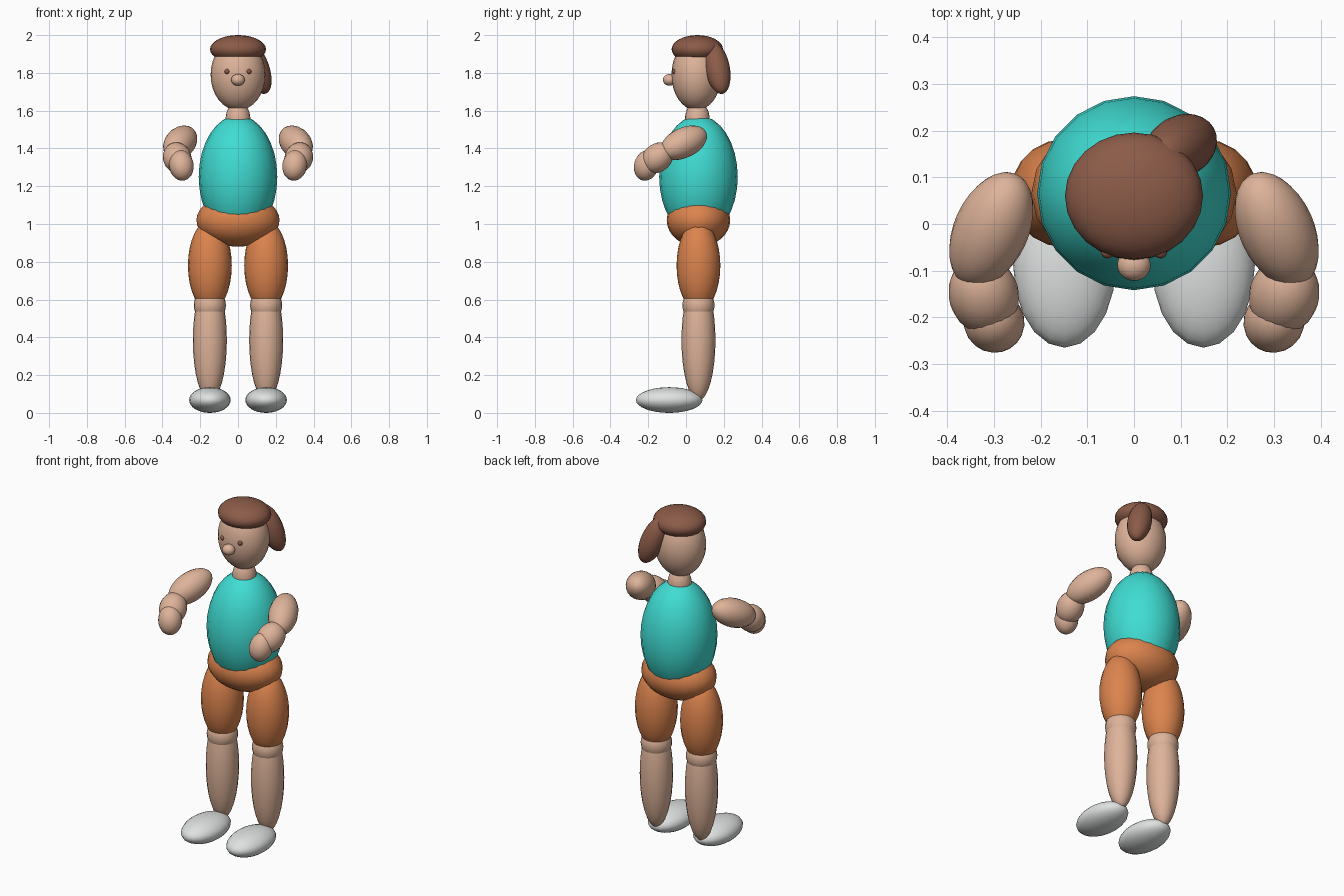
import bpy
from mathutils import Vector, Matrix

old = bpy.data.objects.get("Cube")
if old:
    bpy.data.objects.remove(old, do_unlink=True)


def material(name, rgb):
    m = bpy.data.materials.new(name)
    m.use_nodes = True
    color = (*rgb, 1)
    m.diffuse_color = color
    bsdf = m.node_tree.nodes["Principled BSDF"]
    bsdf.inputs["Base Color"].default_value = color
    bsdf.inputs["Roughness"].default_value = 0.7
    return m


SKIN = material("skin", (0.73, 0.45, 0.32))
TEAL = material("teal shirt", (0.05, 0.72, 0.65))
ORANGE = material("orange shorts", (0.72, 0.23, 0.075))
BROWN = material("brown hair", (0.26, 0.105, 0.065))
WHITE = material("white shoe", (0.74, 0.76, 0.76))


def ellipsoid(name, mat, center, radii, axis=(0, 0, 1), segments=20, rings=16):
    """Smooth ellipsoid whose third radius lies along the given axis."""
    bpy.ops.mesh.primitive_uv_sphere_add(segments=segments, ring_count=rings, radius=1)
    ob = bpy.context.object
    ob.name = name
    rot = Matrix.Identity(4)
    if axis != (0, 0, 1):
        rot = Vector(axis).to_track_quat("Z", "Y").to_matrix().to_4x4()
    ob.data.transform(Matrix.Translation(center) @ rot @ Matrix.Diagonal((*radii, 1)))
    ob.data.materials.append(mat)
    bpy.ops.object.shade_smooth()
    return ob


BODY_Y = 0.066

# Trunk
ellipsoid("torso", TEAL, (0, BODY_Y, 1.25), (0.208, 0.208, 0.325))
ellipsoid("pelvis", ORANGE, (0, BODY_Y, 1.02), (0.22, 0.168, 0.14))
ellipsoid("neck", SKIN, (0, 0.06, 1.55), (0.066, 0.066, 0.1))

# Head, hair and face
ellipsoid("head", SKIN, (0, 0.055, 1.79), (0.145, 0.132, 0.188), segments=24)
ellipsoid("hair_cap", BROWN, (0, 0.06, 1.925), (0.148, 0.136, 0.075), segments=24)
ellipsoid("ponytail", BROWN, (0.1, 0.166, 1.825), (0.066, 0.066, 0.145), (-0.35, -0.2, 1))
ellipsoid("nose", SKIN, (0, -0.088, 1.763), (0.036, 0.034, 0.031))

for side, s in (("right", -1), ("left", 1)):
    ellipsoid(side + "_eye", BROWN, (s * 0.057, -0.06, 1.807), (0.014,) * 3, segments=16, rings=10)

    # Leg
    x = s * 0.149
    ellipsoid(side + "_thigh", ORANGE, (x, BODY_Y, 0.78), (0.116, 0.116, 0.24))
    ellipsoid(side + "_knee", SKIN, (x, BODY_Y, 0.57), (0.085, 0.085, 0.09))
    ellipsoid(side + "_calf", SKIN, (x, BODY_Y, 0.385), (0.09, 0.09, 0.32))
    ellipsoid(side + "_shoe", WHITE, (x, -0.089, 0.068), (0.11, 0.176, 0.068))

    # Bent arm
    ellipsoid(side + "_upper_arm", SKIN, (s * 0.306, -0.012, 1.43), (0.08, 0.08, 0.138),
              (s * 0.38, -0.84, -0.4))
    ellipsoid(side + "_forearm", SKIN, (s * 0.322, -0.152, 1.35), (0.075, 0.075, 0.092),
              (s * -0.2, -0.7, -0.6))
    ellipsoid(side + "_hand", SKIN, (s * 0.3, -0.21, 1.31), (0.065, 0.065, 0.082),
              (s * -0.15, -0.25, -0.94))
